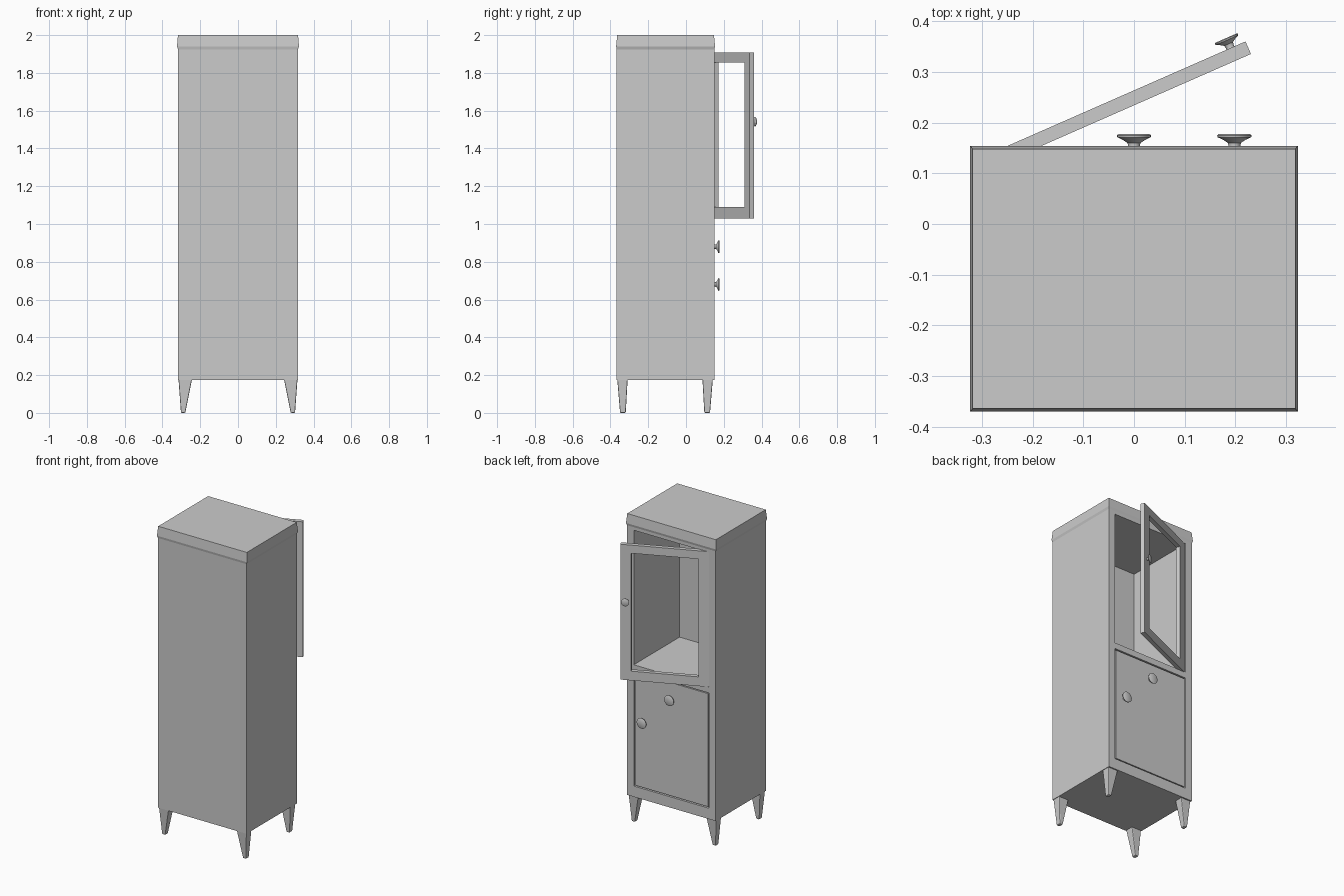
import bpy, bmesh, math
from mathutils import Matrix

if "Cube" in bpy.data.objects:
    bpy.data.objects.remove(bpy.data.objects["Cube"])


def make(name, bm):
    bmesh.ops.recalc_face_normals(bm, faces=bm.faces)
    me = bpy.data.meshes.new(name)
    bm.to_mesh(me)
    bm.free()
    ob = bpy.data.objects.new(name, me)
    bpy.context.collection.objects.link(ob)
    return ob


def stack(name, rects):
    """Loft through rectangles given as (x0, x1, y0, y1, z)."""
    bm = bmesh.new()
    rings = [[bm.verts.new(p) for p in ((a, c, z), (b, c, z), (b, d, z), (a, d, z))]
             for a, b, c, d, z in rects]
    bm.faces.new(rings[0])
    bm.faces.new(rings[-1])
    for r, s in zip(rings, rings[1:]):
        for i in range(4):
            j = (i + 1) % 4
            bm.faces.new((r[i], r[j], s[j], s[i]))
    return make(name, bm)


def box(name, x0, x1, y0, y1, z0, z1):
    return stack(name, [(x0, x1, y0, y1, z0), (x0, x1, y0, y1, z1)])


def cut(ob, cutter):
    m = ob.modifiers.new("cut", 'BOOLEAN')
    m.operation = 'DIFFERENCE'
    m.solver = 'EXACT'
    m.object = cutter
    bpy.context.view_layer.objects.active = ob
    bpy.ops.object.modifier_apply(modifier=m.name)
    bpy.data.objects.remove(cutter)


def bevel(ob, width):
    m = ob.modifiers.new("bevel", 'BEVEL')
    m.width = width
    m.segments = 2


def knob(name, scale, matrix):
    """Flared round pull, turned about local z."""
    prof = [(0.013, -0.004), (0.011, 0.004), (0.013, 0.012), (0.022, 0.018),
            (0.033, 0.023), (0.034, 0.027), (0.031, 0.029)]
    n = 24
    bm = bmesh.new()
    rings = [[bm.verts.new((r * scale * math.cos(2 * math.pi * i / n),
                            r * scale * math.sin(2 * math.pi * i / n), h * scale))
              for i in range(n)] for r, h in prof]
    for r, s in zip(rings, rings[1:]):
        for i in range(n):
            bm.faces.new((r[i], r[(i + 1) % n], s[(i + 1) % n], s[i]))
    bm.faces.new(rings[0])
    bm.faces.new(rings[-1])
    ob = make(name, bm)
    ob.matrix_world = matrix @ Matrix.Rotation(-math.pi / 2, 4, 'X')
    bpy.ops.object.select_all(action='DESELECT')
    ob.select_set(True)
    bpy.context.view_layer.objects.active = ob
    bpy.ops.object.shade_smooth_by_angle(angle=math.radians(40))


# Cabinet body with open upper compartment and shallow lower recess
body = box("cabinet_body", -0.318, 0.318, -0.367, 0.15, 0.175, 1.93)
cut(body, box("upper_cutter", -0.27, 0.27, -0.32, 0.3, 1.032, 1.905))
cut(body, box("lower_cutter", -0.27, 0.27, 0.12, 0.3, 0.245, 0.993))

# Slightly flared top
stack("cabinet_top", [(-0.318, 0.318, -0.367, 0.15, 1.925),
                      (-0.323, 0.323, -0.370, 0.154, 1.94),
                      (-0.318, 0.318, -0.364, 0.148, 2.0)])

# Drawer front and lower door, flush in the recess
box("drawer_front", -0.263, 0.263, 0.119, 0.148, 0.80, 0.986)
box("lower_door", -0.263, 0.263, 0.119, 0.148, 0.252, 0.80)
knob("drawer_knob", 1.0, Matrix.Translation((0, 0.148, 0.88)))
knob("lower_door_knob", 1.0, Matrix.Translation((0.198, 0.148, 0.68)))

# Upper door: open frame swung about its left edge
hinge = Matrix.Translation((-0.27, 0.145, 0)) @ Matrix.Rotation(math.radians(23.7), 4, 'Z')
door = box("upper_door_frame", 0, 0.535, -0.027, 0, 1.03, 1.908)
cut(door, box("window_cutter", 0.065, 0.47, -0.2, 0.2, 1.09, 1.855))
door.matrix_world = hinge
knob("upper_door_knob", 0.74, hinge @ Matrix.Translation((0.5025, 0, 1.542)))

# Tapered legs
for sx, side in ((-1, "left"), (1, "right")):
    for sy, end in ((-1, "front"), (1, "back")):
        def rect(xo, xi, yo, yi, z):
            xs = sorted((sx * xo, sx * xi))
            ys = sorted((-0.111 + sy * yo, -0.111 + sy * yi))
            return (*xs, *ys, z)
        leg = stack(f"{end}_{side}_leg", [rect(0.302, 0.279, 0.238, 0.208, 0),
                                          rect(0.315, 0.243, 0.253, 0.198, 0.18)])
        bevel(leg, 0.005)
